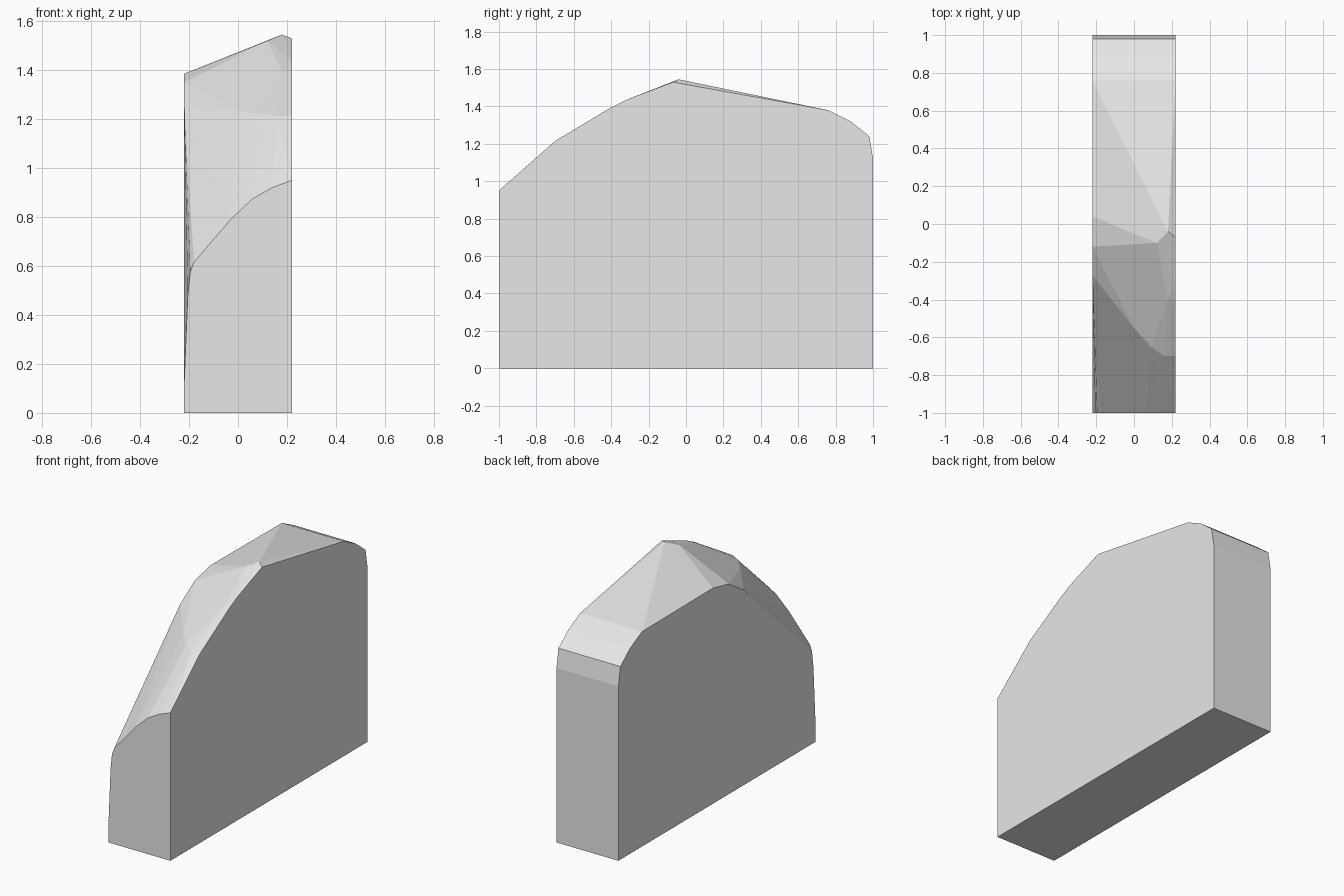
import bpy
import bmesh

if "Cube" in bpy.data.objects:
    bpy.data.objects.remove(bpy.data.objects["Cube"])

W = 0.22  # half width

# Right side outline (y, z)
right = [(-1, 0), (1, 0), (1, 1.12), (0.98, 1.24), (0.88, 1.32), (0.76, 1.38),
         (-0.07, 1.53), (-0.32, 1.435), (-0.40, 1.395), (-0.70, 1.215), (-1, 0.95)]
# Left side outline (y, z)
left = [(-1, 0), (1, 0), (1, 1.12), (0.98, 1.24), (0.88, 1.32), (0.76, 1.38),
        (0.04, 1.385), (-0.12, 1.35), (-0.27, 1.255), (-1, 0.12)]
# Front end outline (x, z)
front = [(0.14, 0.92), (0.06, 0.875), (-0.03, 0.79), (-0.18, 0.615),
         (-0.195, 0.575), (-0.205, 0.48)]
# Crown and shoulder points between the sides
crown = [(0.18, -0.04, 1.545), (0.12, -0.10, 1.52), (0.18, -0.395, 1.395),
         (0.16, -0.70, 1.212), (0.09, -0.65, 1.222), (0.0, -0.55, 1.232)]

points = [(W, y, z) for y, z in right] + [(-W, y, z) for y, z in left]
points += [(x, -1, z) for x, z in front] + crown

# Solid faceted block wrapped around the outlines
bm = bmesh.new()
for p in points:
    bm.verts.new(p)
hull = bmesh.ops.convex_hull(bm, input=bm.verts[:])
loose = {g for g in hull["geom_interior"] + hull["geom_unused"]
         if isinstance(g, bmesh.types.BMVert)}
bmesh.ops.delete(bm, geom=list(loose), context='VERTS')
bmesh.ops.dissolve_limit(bm, angle_limit=0.005, verts=bm.verts[:], edges=bm.edges[:])
bmesh.ops.recalc_face_normals(bm, faces=bm.faces[:])

mesh = bpy.data.meshes.new("faceted_block")
bm.to_mesh(mesh)
bm.free()
block = bpy.data.objects.new("faceted_block", mesh)
bpy.context.collection.objects.link(block)

grey = bpy.data.materials.new("light_grey")
grey.diffuse_color = (0.8, 0.8, 0.8, 1)
grey.use_nodes = True
grey.node_tree.nodes["Principled BSDF"].inputs["Base Color"].default_value = grey.diffuse_color
mesh.materials.append(grey)
